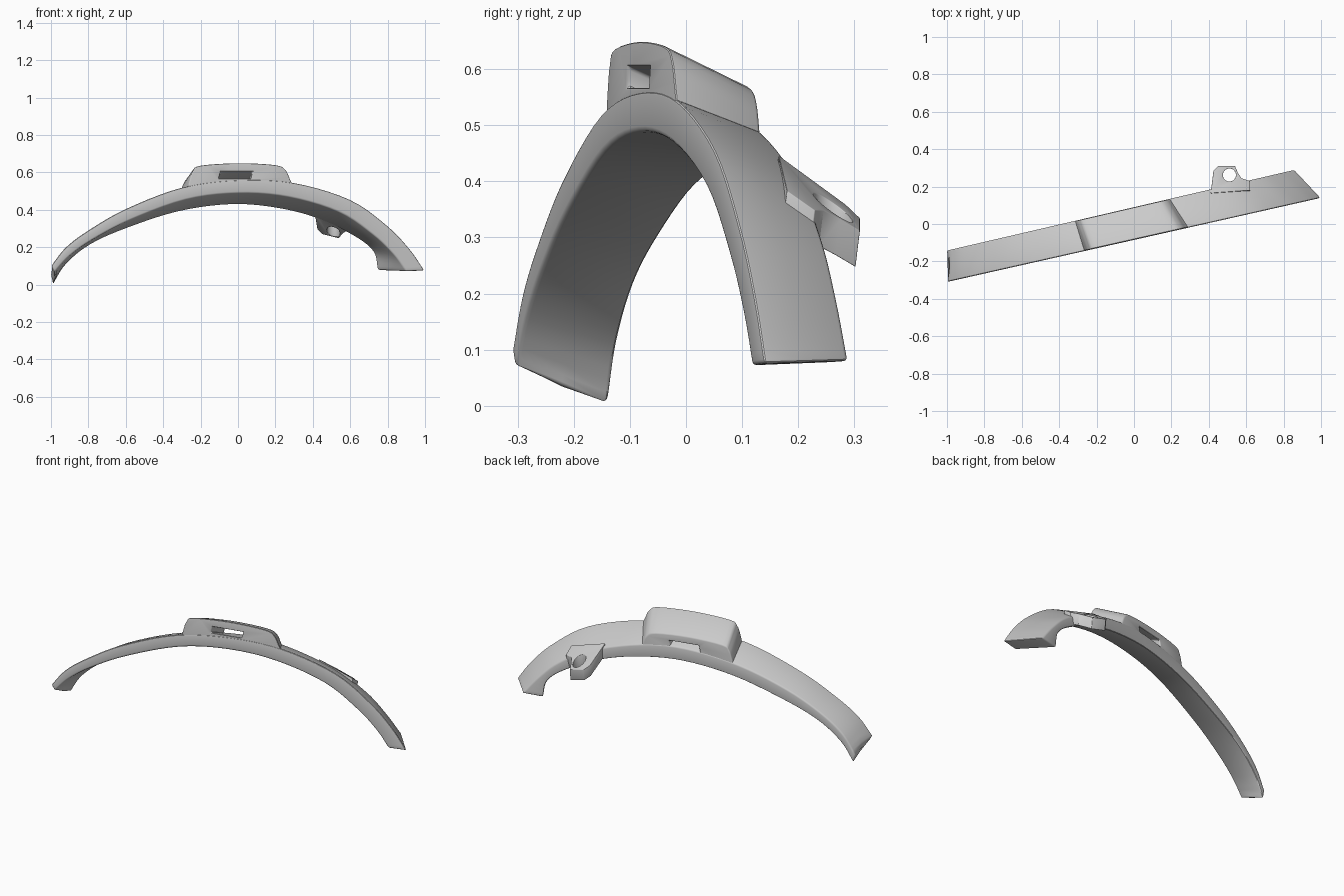
import bpy, bmesh, math
from mathutils import Vector

if "Cube" in bpy.data.objects:
    bpy.data.objects.remove(bpy.data.objects["Cube"])


def front_y(x):
    return -0.085 + 0.225 * x


def back_y(x):
    return 0.09 + 0.232 * x


def smooth_path(pts, steps):
    """Catmull-Rom curve through 2D points."""
    p = [Vector(q) for q in pts]
    p = [2 * p[0] - p[1]] + p + [2 * p[-1] - p[-2]]
    out = []
    for i in range(1, len(p) - 2):
        a, b, c, d = p[i - 1:i + 3]
        for k in range(steps):
            t = k / steps
            out.append(0.5 * (2 * b + (c - a) * t + (2 * a - 5 * b + 4 * c - d) * t ** 2
                              + (3 * b - a - 3 * c + d) * t ** 3))
    return out + [p[-2]]


def loft(name, rings):
    """Skin equal-length closed rings and cap both ends."""
    bm = bmesh.new()
    loops = [[bm.verts.new(v) for v in r] for r in rings]
    n = len(loops[0])
    for a, b in zip(loops, loops[1:]):
        for i in range(n):
            j = (i + 1) % n
            bm.faces.new((a[i], a[j], b[j], b[i]))
    bm.faces.new(loops[0][::-1])
    bm.faces.new(loops[-1])
    bmesh.ops.recalc_face_normals(bm, faces=bm.faces)
    me = bpy.data.meshes.new(name)
    bm.to_mesh(me)
    bm.free()
    ob = bpy.data.objects.new(name, me)
    bpy.context.collection.objects.link(ob)
    return ob


def finish(ob, bevel, cutter=None):
    """Optional cut, rounded edges, smooth shading."""
    bpy.ops.object.select_all(action='DESELECT')
    bpy.context.view_layer.objects.active = ob
    ob.select_set(True)
    if cutter:
        m = ob.modifiers.new("cut", 'BOOLEAN')
        m.operation, m.solver, m.object = 'DIFFERENCE', 'EXACT', cutter
        bpy.ops.object.modifier_apply(modifier=m.name)
        bpy.data.objects.remove(cutter)
    m = ob.modifiers.new("round", 'BEVEL')
    m.width, m.segments = bevel, 3
    m.limit_method, m.angle_limit = 'ANGLE', math.radians(42)
    bpy.ops.object.modifier_apply(modifier=m.name)
    bpy.ops.object.shade_smooth_by_angle(angle=math.radians(35))


# Arched band: four edge curves (x, z) on the front and back planes
front_outer = [(-1, .10), (-.92, .2), (-.8, .29), (-.6, .405), (-.3, .52), (0, .56),
               (.3, .545), (.6, .455), (.8, .315), (.92, .19), (1, .075)]
front_inner = [(-.98, .07), (-.9, .155), (-.78, .24), (-.58, .345), (-.28, .455), (0, .49),
               (.27, .47), (.54, .39), (.72, .27), (.83, .165), (.9, .072)]
back_outer = [(-1, .05), (-.93, .16), (-.81, .26), (-.62, .365), (-.35, .46), (-.05, .505),
              (.2, .485), (.48, .40), (.66, .295), (.77, .19), (.86, .08)]
back_inner = [(-.99, 0), (-.92, .11), (-.79, .215), (-.6, .30), (-.32, .39), (-.04, .428),
              (.2, .41), (.42, .355), (.61, .265), (.72, .18), (.745, .078)]


def edge(pts, yf):
    return [Vector((q.x, yf(q.x), q.y)) for q in smooth_path(pts, 5)]


rings = []
for fo, fi, bo, bi in zip(edge(front_outer, front_y), edge(front_inner, front_y),
                          edge(back_outer, back_y), edge(back_inner, back_y)):
    rings.append([fo, (fo + bo) / 2, bo, bi, (bi + fi) / 2, fi])
# shallow notch in the left end
for i in (1, 4):
    rings[0][i].x += 0.015
band = loft("arched_band", rings)
finish(band, 0.008)


# Raised housing on top of the band, leaning down to the back
def leaning_block(name, profile, inset):
    front = [(x, front_y(x) + inset, z) for x, z in profile]
    back = []
    for x, z in profile:
        bx = 0.93 * x - 0.07
        back.append((bx, back_y(bx) - inset, z - 0.075))
    if inset < 0:  # cutters continue along the same lean
        drop = 0.075 * inset / 0.175
        front = [(x, y, z - drop) for x, y, z in front]
        back = [(x, y, z + drop) for x, y, z in back]
    return loft(name, [front, back])


dome = smooth_path([(-.27, .505), (-.258, .56), (-.24, .61), (-.2, .638), (0, .651),
                    (.2, .641), (.255, .615), (.28, .565), (.305, .51)], 4)
housing = leaning_block("raised_housing", dome, 0.002)
slot = leaning_block("slot_cutter", [(-.085, .57), (-.075, .607), (.1, .607), (.09, .57)], -0.1)
slot.hide_render = True
finish(housing, 0.012, slot)

# Sloping lug with an eyelet behind the right half
outline = [(.41, .165), (.425, .285), (.45, .31), (.54, .31), (.555, .275), (.575, .245), (.62, .23),
           (.62, .18)]
top = [Vector((x, y, .35 - .7 * (y - .265) - .25 * (x - .515))) for x, y in outline]
lug = loft("eyelet_lug", [top, [v + Vector((0, -.008, -.065)) for v in top]])
circle = [(.51 + .035 * math.cos(a), .262 + .035 * math.sin(a))
          for a in (2 * math.pi * i / 32 for i in range(32))]
hole = loft("eyelet_cutter", [[(x, y, z) for x, y in circle] for z in (.1, .6)])
hole.hide_render = True
finish(lug, 0.006, hole)
